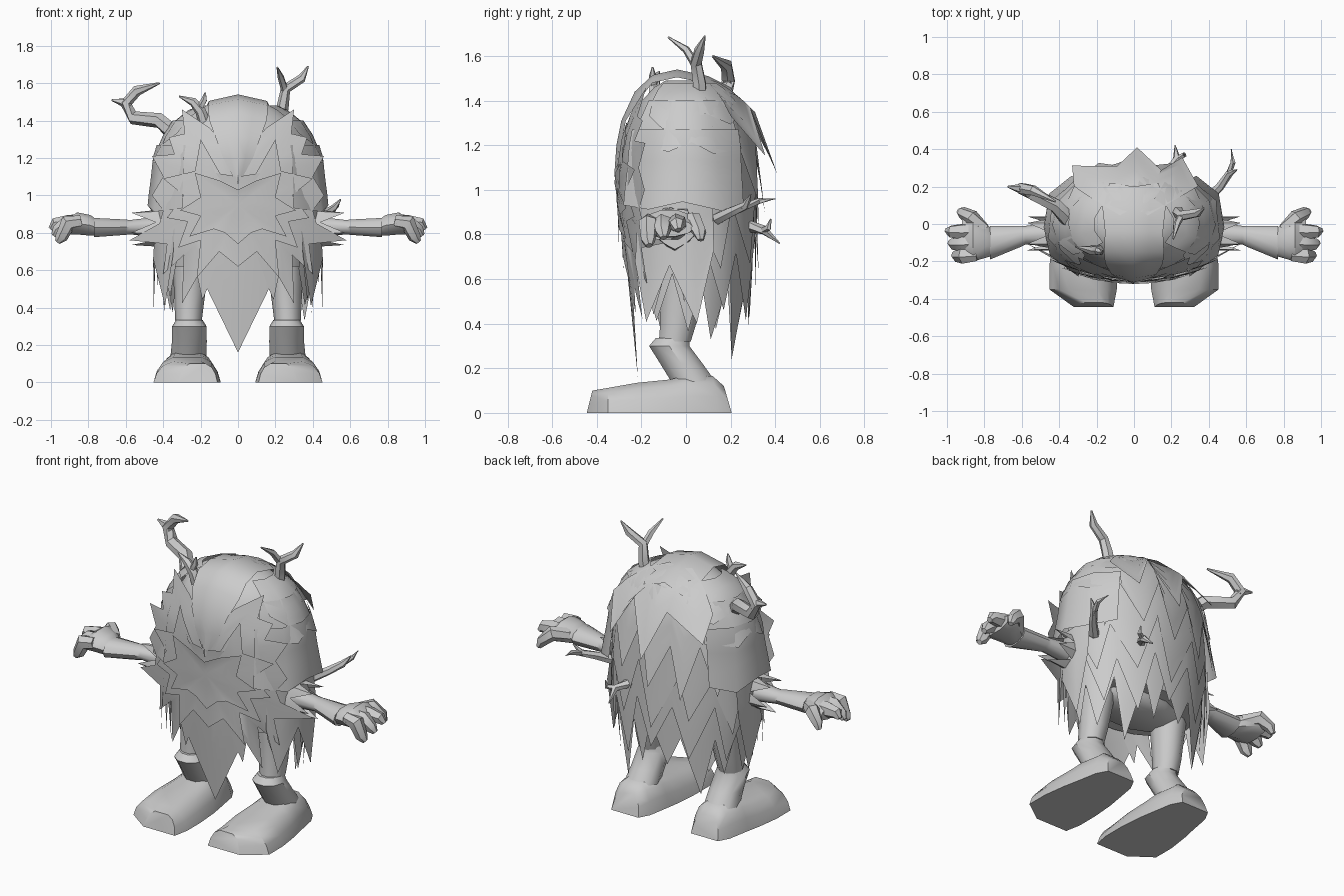
import bpy, bmesh, math, random
from mathutils import Vector

if "Cube" in bpy.data.objects:
    bpy.data.objects.remove(bpy.data.objects["Cube"])

random.seed(7)
R = math.radians
fur_grey = bpy.data.materials.new("soft_grey")
fur_grey.diffuse_color = (0.6, 0.6, 0.6, 1)
fur_grey.use_nodes = True
fur_grey.node_tree.nodes["Principled BSDF"].inputs["Base Color"].default_value = fur_grey.diffuse_color


def finish(name, bm, mirror=False, angle=40, centre=None):
    bmesh.ops.remove_doubles(bm, verts=bm.verts, dist=0.0005)
    bmesh.ops.recalc_face_normals(bm, faces=bm.faces)
    if centre:  # open sheets face away from the given point
        c = Vector(centre)
        if sum(f.normal.dot(f.calc_center_median() - c) * f.calc_area() for f in bm.faces) < 0:
            bmesh.ops.reverse_faces(bm, faces=bm.faces)
    me = bpy.data.meshes.new(name)
    bm.to_mesh(me)
    bm.free()
    ob = bpy.data.objects.new(name, me)
    bpy.context.collection.objects.link(ob)
    me.materials.append(fur_grey)
    bpy.ops.object.select_all(action='DESELECT')
    ob.select_set(True)
    bpy.context.view_layer.objects.active = ob
    bpy.ops.object.shade_smooth_by_angle(angle=R(angle))
    if mirror:
        m = ob.modifiers.new("mirror", 'MIRROR')
        m.use_mirror_merge = False
    return ob


def grid(bm, rows, closed=False, caps=False):
    vs = [[bm.verts.new(p) for p in row] for row in rows]
    n = len(rows[0])
    for a, b in zip(vs, vs[1:]):
        for i in range(n if closed else n - 1):
            j = (i + 1) % n
            bm.faces.new((a[i], a[j], b[j], b[i]))
    if caps:
        bm.faces.new(vs[0])
        bm.faces.new(vs[-1])


def tube(bm, pts, radii, sides=6):
    pts = [Vector(p) for p in pts]
    rows = []
    for i, p in enumerate(pts):
        d = (pts[min(i + 1, len(pts) - 1)] - pts[max(i - 1, 0)]).normalized()
        u = d.cross(Vector((0.1, 1, 0.15))).normalized()
        v = d.cross(u)
        rows.append([p + radii[i] * (u * math.cos(k * math.tau / sides) + v * math.sin(k * math.tau / sides))
                     for k in range(sides)])
    grid(bm, rows, True, True)


# Body surface: half width at each height, depth is 0.7 of the width
PROFILE = [(0.2, .34), (.4, .375), (.6, .405), (.8, .42), (1.0, .425), (1.2, .415),
           (1.32, .38), (1.4, .33), (1.46, .25), (1.5, .15), (1.52, .02)]


def width(z):
    z = min(max(z, .2), 1.52)
    for (z0, a), (z1, b) in zip(PROFILE, PROFILE[1:]):
        if z <= z1:
            return a + (b - a) * (z - z0) / (z1 - z0)


def surf(th, z, off=0.0):
    a = width(z)
    return ((a + off) * math.cos(th), (a * .7 + off) * math.sin(th), z)


def fur_layer(name, th0, th1, locks, top, notch, tip, off0, off1, mirror=False, jitter=.04, lean=.35):
    """Curved sheet with a jagged lower edge; tip is a function of the angle."""
    cols = []
    for i in range(locks * 2 + 1):
        th = th0 + (th1 - th0) * i / (locks * 2)
        end = (tip(th) if i % 2 else notch) + random.uniform(-jitter, jitter)
        skew = random.uniform(-lean, lean) * (th1 - th0) / (locks * 2)
        flare = off1 if i % 2 else off0 + (off1 - off0) * .5
        cols.append([surf(R(th + skew * t), top + (end - top) * t, off0 + (flare - off0) * t * t)
                     for t in (0, .2, .4, .6, .8, 1)])
    bm = bmesh.new()
    grid(bm, [list(r) for r in zip(*cols)])
    finish(name, bm, mirror, 50, (0, 0, .95))


# Inner body, closed at the bottom
bm = bmesh.new()
grid(bm, [[surf(R(k * 20), z, -.03) for k in range(18)]
          for z in (.62, .8, 1.0, 1.2, 1.32, 1.4, 1.46, 1.49)], True, True)
finish("body_core", bm)

# Hanging fur, from the long skirt up to the crown
skirt_tip = lambda th: .40 - .14 * math.exp(-((abs(th - 90) - 42) / 18) ** 2)
fur_layer("fur_skirt", -36, 216, 10, 1.0, .62, skirt_tip, 0, .025)
fur_layer("fur_under_skirt", -44, 224, 9, 1.1, .76, lambda th: .47, .012, .04, jitter=.06)
fur_layer("fur_middle", -25, 205, 7, 1.3, .98, lambda th: .66, .01, .04, jitter=.06)
fur_layer("fur_upper", 22, 158, 5, 1.44, 1.2, lambda th: .9, .01, .06, jitter=.06)
fur_layer("fur_crown", 40, 140, 3, 1.51, 1.36, lambda th: 1.09 + abs(th - 90) * .003, .012, .115)
# Smoother overlapping plates on the sides of the head and shoulders
fur_layer("shoulder_fur", -50, 48, 2, 1.27, .94, lambda th: .915, .04, .08, True, .01, .1)
fur_layer("cheek_plate", -42, 45, 2, 1.4, 1.2, lambda th: 1.17, .02, .055, True, .02)
fur_layer("temple_fur", -40, 60, 2, 1.48, 1.33, lambda th: 1.28, .015, .035, True, .02)
fur_layer("side_lock", -42, 22, 2, .95, .7, lambda th: .42, .03, .08, True)

# Forelock folding over the top of the head to a point on the face
bm = bmesh.new()
rows = []
for y, z, w in ((.2, 1.46, .13), (.1, 1.51, .17), (-.04, 1.54, .155), (-.15, 1.515, .16),
                (-.23, 1.44, .155), (-.29, 1.31, .12), (-.312, 1.2, .08), (-.322, 1.06, .004)):
    rows.append([(w * s, y + .02 * abs(s) * (z < 1.5), z - .035 * abs(s) * (z > 1.4))
                 for s in (-1, -.5, 0, .5, 1)])
grid(bm, rows)
finish("forelock", bm, False, 50, (0, 0, 1))


# Face mane: jagged sheets spreading out from the middle of the face
def face_depth(x, z):
    return -.295 + .52 * x * x + .27 * max(0, z - 1.2) + .1 * max(0, .95 - z)


def mane(name, half, lift, flare, zc=.95):
    ring = half + [(-x, z) for x, z in half[-2:0:-1]]
    bm = bmesh.new()
    rows = []
    for t in (0, .3, .6, .8, 1):
        rows.append([(x * t, face_depth(x * t, zc + (z - zc) * t) - lift - flare * t * t, zc + (z - zc) * t)
                     for x, z in ring])
    grid(bm, rows, True)
    finish(name, bm, False, 50, (0, 1, zc))


mane("face_mane", [(0, 1.3), (.1, 1.3), (.15, 1.36), (.3, 1.46), (.285, 1.33), (.37, 1.31), (.34, 1.22),
                   (.46, 1.21), (.40, 1.1), (.46, 1.0), (.4, .92), (.42, .85),
                   (.58, .76), (.38, .74), (.40, .58), (.29, .68), (.30, .42), (.225, .60), (.19, .44),
                   (.165, .5), (0, .16)], 0, 0)
mane("cheek_mane", [(0, 1.1), (.12, 1.12), (.2, 1.3), (.23, 1.13), (.40, 1.09), (.29, 1.0),
                    (.38, .88), (.27, .86), (.32, .72), (.2, .76), (.22, .56), (.1, .7), (0, .62)], .008, .01)
mane("muzzle_fur", [(0, 1.03), (.1, 1.08), (.23, 1.12), (.2, .99), (.31, .92), (.2, .89),
                    (.26, .78), (.13, .82), (.07, .8), (0, .74)], .016, .01)

# Arms: thin upper arm flaring into a cuff, then the palm
bm = bmesh.new()


def limb(rings, axis):
    rows = []
    for a, b, c, rb, rc in rings:
        row = []
        for k in range(10):
            p, q = b + rb * math.cos(k * math.tau / 10), c + rc * math.sin(k * math.tau / 10)
            row.append((a, p, q) if axis == 'x' else (p, q, a))
        rows.append(row)
    grid(bm, rows, True, True)


limb([(.33, -.05, .83, .07, .07), (.58, -.06, .83, .05, .04), (.60, -.065, .83, .055, .043),
      (.77, -.1, .828, .09, .054)], 'x')
finish("arm", bm, True)
bm = bmesh.new()
limb([(.755, -.1, .828, .07, .045), (.79, -.09, .84, .09, .058), (.86, -.075, .85, .125, .062),
      (.92, -.08, .83, .115, .04)], 'x')
for y, xt, zt in ((-.165, .965, .75), (-.10, .985, .785), (-.035, 1.0, .82)):
    tube(bm, [(.84, y, .86), (.91, y - .005, .85), (xt - .02, y - .005, zt + .025), (xt, y, zt)],
         [.035, .045, .034, .016])
tube(bm, [(.80, -.03, .85), (.87, .035, .86), (.92, .062, .81), (.935, .066, .775)], [.035, .043, .032, .015])
finish("hand", bm, True)

# Ragged sleeve around the arm root
bm = bmesh.new()
rows = []
for t in (0, .5, 1):
    row = []
    for k in range(10):
        a = (k + .5) * math.tau / 10
        x, r = (.57, .095) if k % 2 else (.44, .085)
        row.append((.34 + (x - .34) * t, -.05 + r * math.cos(a), .83 + (.11 + (r - .11) * t) * math.sin(a)))
    rows.append(row)
grid(bm, rows, True)
finish("sleeve_fur", bm, True, 40, (.45, -.05, .83))

# Legs
bm = bmesh.new()
limb([(.8, .24, 0, .12, .13), (.55, .255, -.02, .09, .1), (.4, .262, -.035, .077, .085),
      (.32, .265, -.05, .07, .075)], 'z')
finish("thigh", bm, True)
bm = bmesh.new()
limb([(.335, .26, -.06, .07, .08), (.30, .26, -.075, .092, .095), (.22, .26, -.02, .093, .1),
      (.13, .265, .04, .097, .105)], 'z')
finish("shin", bm, True)

# Pelvis closing the underside between the legs
bm = bmesh.new()
limb([(.75, 0, 0, .34, .22), (.6, 0, 0, .28, .17), (.56, 0, 0, .2, .12)], 'z')
finish("pelvis", bm)

# Feet: cross sections from toe to heel
bm = bmesh.new()
rows = []
for y, ytop, xc, w, h in ((-.445, -.42, .215, .105, .10), (-.35, -.35, .272, .18, .112),
                          (-.22, -.22, .272, .18, .135), (-.08, -.07, .268, .165, .15),
                          (0, 0, .266, .15, .168), (.14, .12, .265, .125, .165), (.205, .17, .265, .09, .12)):
    rows.append([(xc + w * s, y + (ytop - y) * k, h * k) for s, k in
                 ((-1, 0), (-.9, .45), (-.72, .8), (-.42, 1), (.42, 1), (.72, .8), (.9, .45), (1, 0))])
grid(bm, rows, True, True)
finish("foot", bm, True)

# Twigs growing out of the fur
TWIGS = [
    ("left_antler", .045, [(-.33, 0, 1.32), (-.42, .1, 1.4), (-.56, .17, 1.415), (-.6, .19, 1.49),
                           (-.54, .18, 1.56), (-.42, .12, 1.6)], [(-.58, .185, 1.47), (-.62, .19, 1.5), (-.675, .2, 1.51)]),
    ("right_antler", .036, [(.22, .06, 1.38), (.24, .06, 1.48), (.255, .045, 1.57), (.34, .06, 1.625),
                            (.375, .085, 1.69)], [(.255, .05, 1.55), (.23, 0, 1.63), (.21, -.08, 1.685)]),
    ("brow_twig", .034, [(-.17, -.13, 1.36), (-.2, -.14, 1.45), (-.24, -.14, 1.5), (-.315, -.12, 1.53)],
     [(-.21, -.14, 1.46), (-.18, -.15, 1.51), (-.175, -.15, 1.55)]),
    ("side_twig", .028, [(.4, .14, .87), (.46, .2, .9), (.51, .27, .93), (.55, .29, .98)],
     [(.50, .25, .92), (.53, .33, .95), (.52, .4, .96)]),
    ("back_twig", .028, [(.18, .27, .84), (.23, .35, .82), (.22, .42, .76)],
     [(.22, .34, .82), (.27, .37, .83), (.27, .38, .87)]),
]
for name, r, main, branch in TWIGS:
    bm = bmesh.new()
    n = len(main) - 1
    tube(bm, main, [r * (1 - .45 * i / n) for i in range(n)] + [r * .12])
    tube(bm, branch, [r * .6, r * .5, r * .12], 5)
    finish(name, bm)
